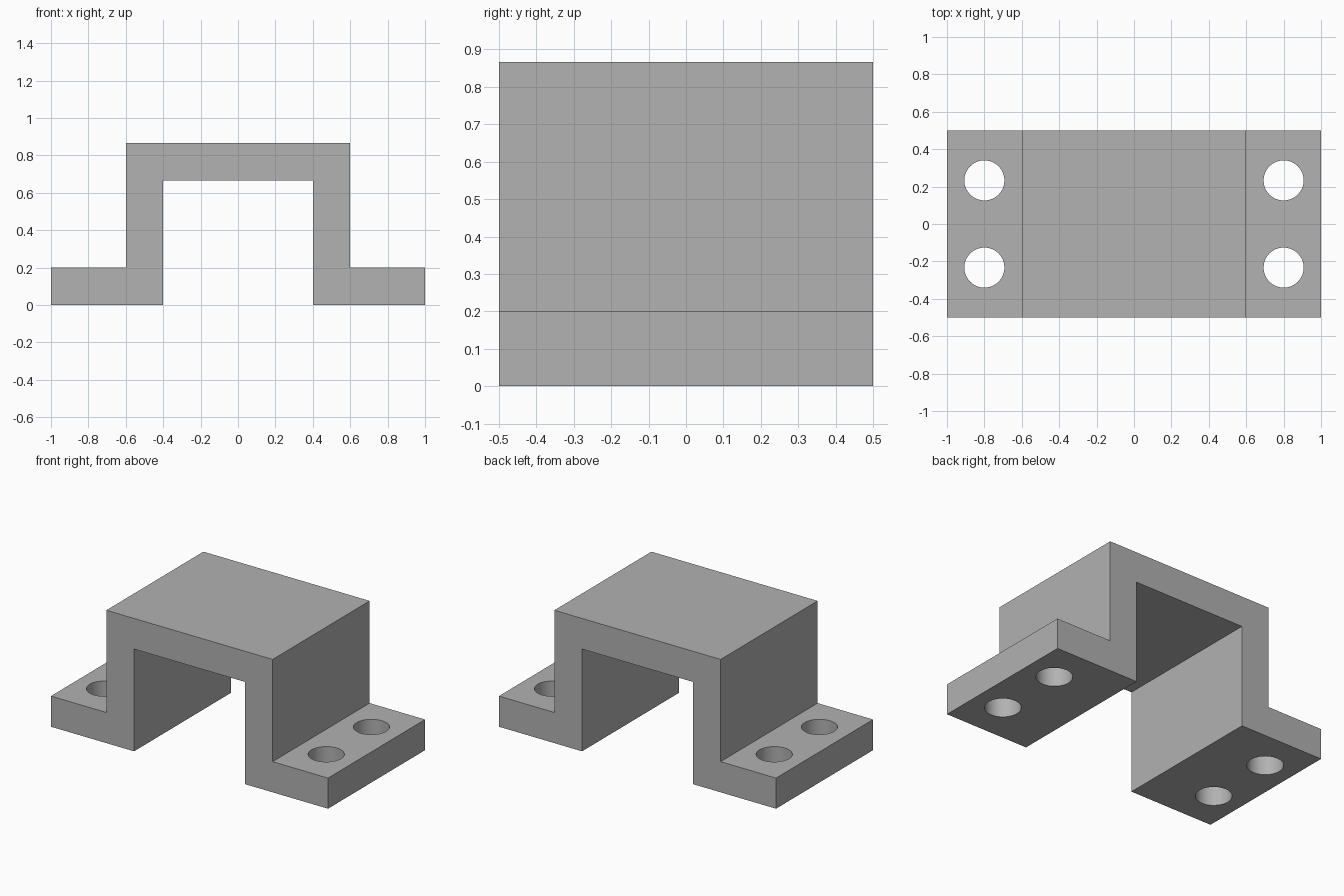
import bpy
import bmesh
from math import radians

if "Cube" in bpy.data.objects:
    bpy.data.objects.remove(bpy.data.objects["Cube"], do_unlink=True)

DEPTH = 1.0
HEIGHT = 0.867
WALL = 0.2
HOLE_RADIUS = 0.107
HOLE_X, HOLE_Y = 0.8, 0.233

grey = bpy.data.materials.new("plain grey")
grey.use_nodes = True
colour = (0.445, 0.445, 0.445, 1)
grey.diffuse_color = colour
grey.node_tree.nodes["Principled BSDF"].inputs["Base Color"].default_value = colour

# Bracket: half of the hat-shaped profile, mirrored and extruded front to back
half = [(0.4, HEIGHT - WALL), (0.4, 0), (1, 0), (1, WALL), (0.6, WALL), (0.6, HEIGHT)]
profile = half + [(-x, z) for x, z in reversed(half)]
bm = bmesh.new()
face = bm.faces.new([bm.verts.new((x, -DEPTH / 2, z)) for x, z in profile])
extruded = bmesh.ops.extrude_face_region(bm, geom=[face])
back = [v for v in extruded["geom"] if isinstance(v, bmesh.types.BMVert)]
bmesh.ops.translate(bm, vec=(0, DEPTH, 0), verts=back)
bmesh.ops.recalc_face_normals(bm, faces=bm.faces)
mesh = bpy.data.meshes.new("bracket")
bm.to_mesh(mesh)
bm.free()
mesh.materials.append(grey)
bracket = bpy.data.objects.new("bracket", mesh)
bpy.context.collection.objects.link(bracket)


def drill(x, y):
    """Cut a round screw hole down through a foot."""
    bpy.ops.mesh.primitive_cylinder_add(vertices=64, radius=HOLE_RADIUS, depth=WALL * 2,
                                        location=(x, y, WALL / 2))
    cutter = bpy.context.object
    cutter.name = "hole_cutter"
    cutter.hide_render = True
    cutter.data.materials.append(grey)
    cut = bracket.modifiers.new("screw hole", "BOOLEAN")
    cut.operation = "DIFFERENCE"
    cut.solver = "EXACT"
    cut.object = cutter
    bpy.context.view_layer.objects.active = bracket
    bpy.ops.object.modifier_apply(modifier=cut.name)
    bpy.data.objects.remove(cutter, do_unlink=True)


# Two screw holes in each foot
for side in (-1, 1):
    for end in (-1, 1):
        drill(side * HOLE_X, end * HOLE_Y)

# Smooth hole walls, crisp bracket edges
bpy.ops.object.select_all(action="DESELECT")
bracket.select_set(True)
bpy.context.view_layer.objects.active = bracket
bpy.ops.object.shade_smooth_by_angle(angle=radians(30))
